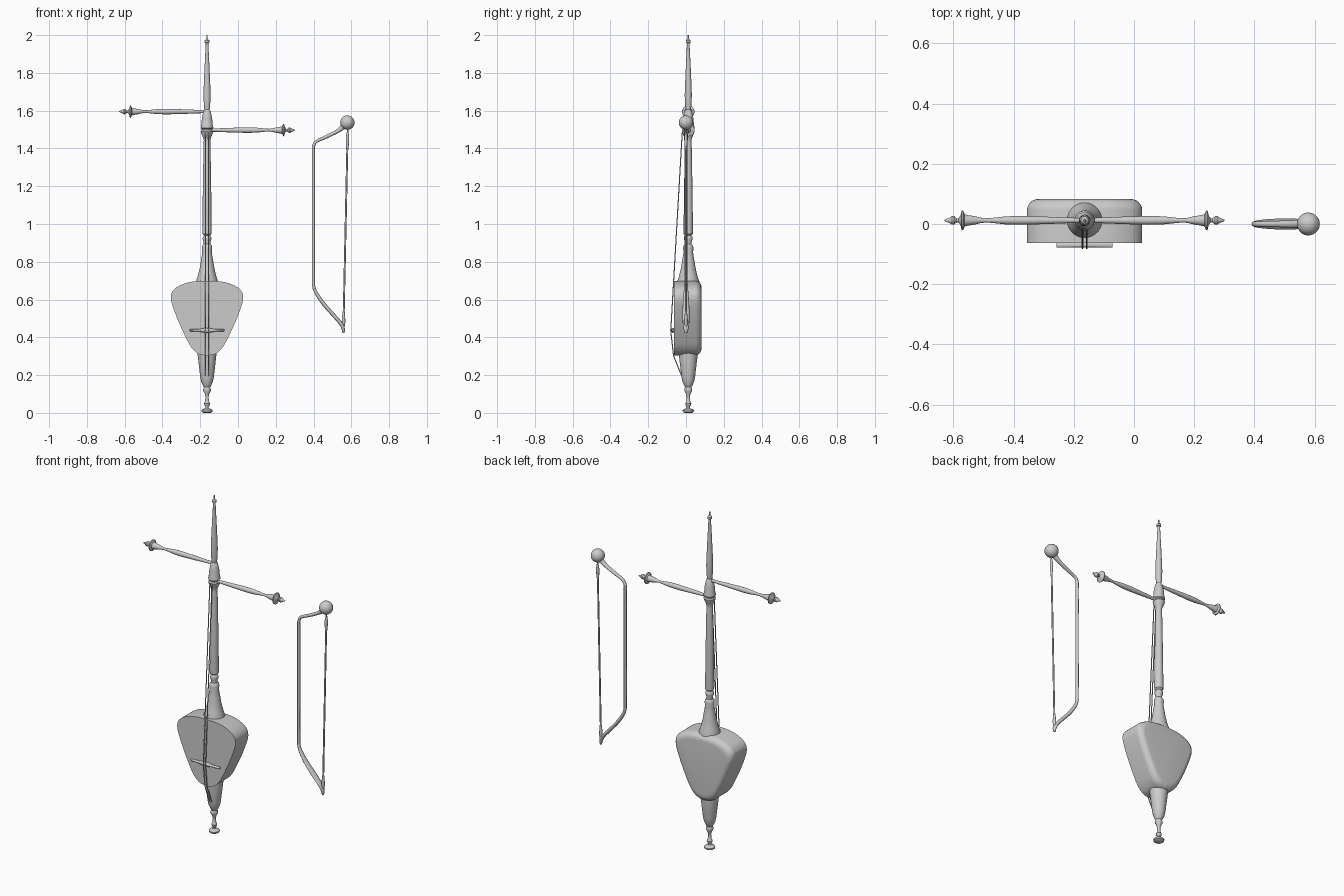
import bpy, bmesh, math
from mathutils import Vector, Matrix

AX, AY = -0.164, 0.012          # instrument axis
X90 = math.pi / 2


def finish(name, bm, angle=35):
    bmesh.ops.recalc_face_normals(bm, faces=bm.faces[:])
    me = bpy.data.meshes.new(name)
    bm.to_mesh(me)
    bm.free()
    ob = bpy.data.objects.new(name, me)
    bpy.context.collection.objects.link(ob)
    bpy.ops.object.select_all(action='DESELECT')
    ob.select_set(True)
    bpy.context.view_layer.objects.active = ob
    bpy.ops.object.shade_smooth_by_angle(angle=math.radians(angle))
    return ob


def loft(name, rings, angle=35):
    """Skin a list of equal-length closed rings and cap both ends."""
    bm = bmesh.new()
    vs = [[bm.verts.new(p) for p in r] for r in rings]
    n = len(vs[0])
    for a, b in zip(vs, vs[1:]):
        for i in range(n):
            j = (i + 1) % n
            bm.faces.new((a[i], a[j], b[j], b[i]))
    bm.faces.new(vs[0])
    bm.faces.new(vs[-1])
    return finish(name, bm, angle)


def lathe(name, profile, matrix, n=28):
    """Turned part: profile of (height, radius) about local z."""
    rings = [[matrix @ Vector((r * math.cos(2 * math.pi * i / n),
                               r * math.sin(2 * math.pi * i / n), h))
              for i in range(n)] for h, r in profile]
    return loft(name, rings)


def spline(pts, steps=5):
    """Catmull-Rom through tuples of any length."""
    p = [pts[0]] + list(pts) + [pts[-1]]
    out = []
    for k in range(1, len(p) - 2):
        for s in range(steps):
            t = s / steps
            out.append([0.5 * (2 * b + (c - a) * t + (2 * a - 5 * b + 4 * c - d) * t * t
                               + (3 * b - a - 3 * c + d) * t ** 3)
                        for a, b, c, d in zip(p[k - 1], p[k], p[k + 1], p[k + 2])])
    return out + [list(pts[-1])]


def sweep(name, pts, n=14):
    """Tube along (x, y, z, side radius, y radius) points."""
    rings = []
    for k, (x, y, z, r, ry) in enumerate(pts):
        a, b = pts[max(k - 1, 0)], pts[min(k + 1, len(pts) - 1)]
        t = (Vector(b[:3]) - Vector(a[:3])).normalized()
        side = t.cross(Vector((0, 1, 0))).normalized()
        up = side.cross(t)
        rings.append([Vector((x, y, z)) + side * r * math.cos(2 * math.pi * i / n)
                      + up * ry * math.sin(2 * math.pi * i / n) for i in range(n)])
    return loft(name, rings, 50)


# Sound box: rounded shield outline, sharp front edge, rounded back edge
half = spline([(0, .699), (.06, .697), (.11, .688), (.158, .667), (.184, .641), (.191, .612),
               (.185, .575), (.155, .493), (.115, .405), (.082, .346), (.045, .313), (0, .303)])
outline = half + [(-x, z) for x, z in half[-2:0:-1]]
sections = [(-.063, 1), (.047, 1)]
for k in range(1, 7):
    a = X90 * k / 6
    sections.append((.047 + .036 * math.sin(a), 1 - .2 * (1 - math.cos(a))))
loft("sound_box", [[Vector((AX + x * s, y, .52 + (z - .52) * s)) for x, z in outline]
                   for y, s in sections])

# Turned tail spike with foot
base = Matrix.Translation((AX, AY, 0))
lathe("tail_spike", [(0, .02), (.006, .029), (.014, .03), (.02, .024), (.025, .009), (.034, .009),
                     (.042, .015), (.05, .016), (.058, .011), (.085, .008), (.102, .012),
                     (.116, .02), (.126, .02), (.136, .017), (.145, .022), (.165, .031),
                     (.19, .036), (.25, .043), (.31, .05), (.34, .05)], base)

# Turned neck up to the finial
lathe("neck", [(.66, .06), (.695, .059), (.72, .05), (.77, .038), (.82, .03), (.845, .026),
               (.875, .027), (.885, .025), (.893, .018), (.905, .018), (.92, .023), (.932, .022),
               (.94, .016), (.948, .024), (.965, .025), (1.2, .022), (1.43, .018), (1.445, .017),
               (1.465, .024), (1.48, .031), (1.49, .033), (1.497, .028), (1.502, .028),
               (1.507, .033), (1.514, .033), (1.525, .03), (1.56, .027), (1.595, .02),
               (1.605, .014), (1.62, .016), (1.68, .019), (1.74, .017), (1.85, .012),
               (1.95, .007), (1.958, .008), (1.961, .013), (1.972, .013), (1.976, .008),
               (1.98, .004), (2.0, .003)], base)

# Two tuning pegs, opposite sides
peg = [(0, .008), (.05, .009), (.12, .012), (.21, .0145), (.26, .0135), (.31, .008), (.33, .007),
       (.345, .009), (.365, .014), (.385, .017), (.398, .02), (.403, .032), (.408, .033),
       (.412, .016), (.419, .007), (.425, .007), (.433, .014), (.44, .0145), (.45, .008), (.465, .002)]
for name, z, sgn in (("left_peg", 1.595, -1), ("right_peg", 1.497, 1)):
    lathe(name, peg, Matrix.Translation((AX, AY, z)) @ Matrix.Rotation(sgn * X90, 4, 'Y'), 20)

# Bridge bar on the sound box face
sweep("bridge", [(AX + x, -.07, .437, r, .009) for x, r in
                 ((-.093, .004), (-.088, .006), (-.045, .006), (-.02, .011), (0, .013),
                  (.02, .011), (.045, .006), (.088, .006), (.093, .004))])

# Two strings over the bridge
for name, dx in (("left_string", -.007), ("right_string", .007)):
    sweep(name, [(AX + dx, y, z, .0028, .0028) for y, z in
                 ((-.01, 1.5), (-.02, 1.485), (-.08, .447), (-.081, .437), (-.066, .303),
                  (-.023, .195))], 8)

# Bow: bent stick, ball and hair
stick = [(.572, 0, 1.53, .018, .018), (.55, 0, 1.508, .013, .014), (.515, 0, 1.485, .010, .012),
         (.46, 0, 1.458, .009, .010), (.415, 0, 1.437, .008, .009), (.400, 0, 1.41, .008, .009),
         (.399, 0, 1.36, .008, .009), (.399, 0, 1.04, .008, .009), (.399, 0, .72, .008, .009),
         (.401, 0, .67, .008, .010), (.416, 0, .632, .009, .013), (.455, 0, .575, .010, .017),
         (.51, 0, .513, .010, .018), (.545, 0, .472, .010, .017), (.557, 0, .445, .009, .013),
         (.558, 0, .422, .005, .006)]
sweep("bow_stick", spline(stick, 4), 16)

bm = bmesh.new()
bmesh.ops.create_uvsphere(bm, u_segments=28, v_segments=16, radius=.038,
                          matrix=Matrix.Translation((.579, 0, 1.537)))
finish("bow_ball", bm)

hair = [(1.51, .004), (1.49, .004), (1.46, .009), (1.43, .0085), (1.39, .005), (1.2, .005),
        (.8, .005), (.54, .005), (.51, .008), (.48, .010), (.455, .006)]
sweep("bow_hair", [(.558 + .023 * (z - .45) / 1.06, 0, z, r, r) for z, r in hair], 12)
